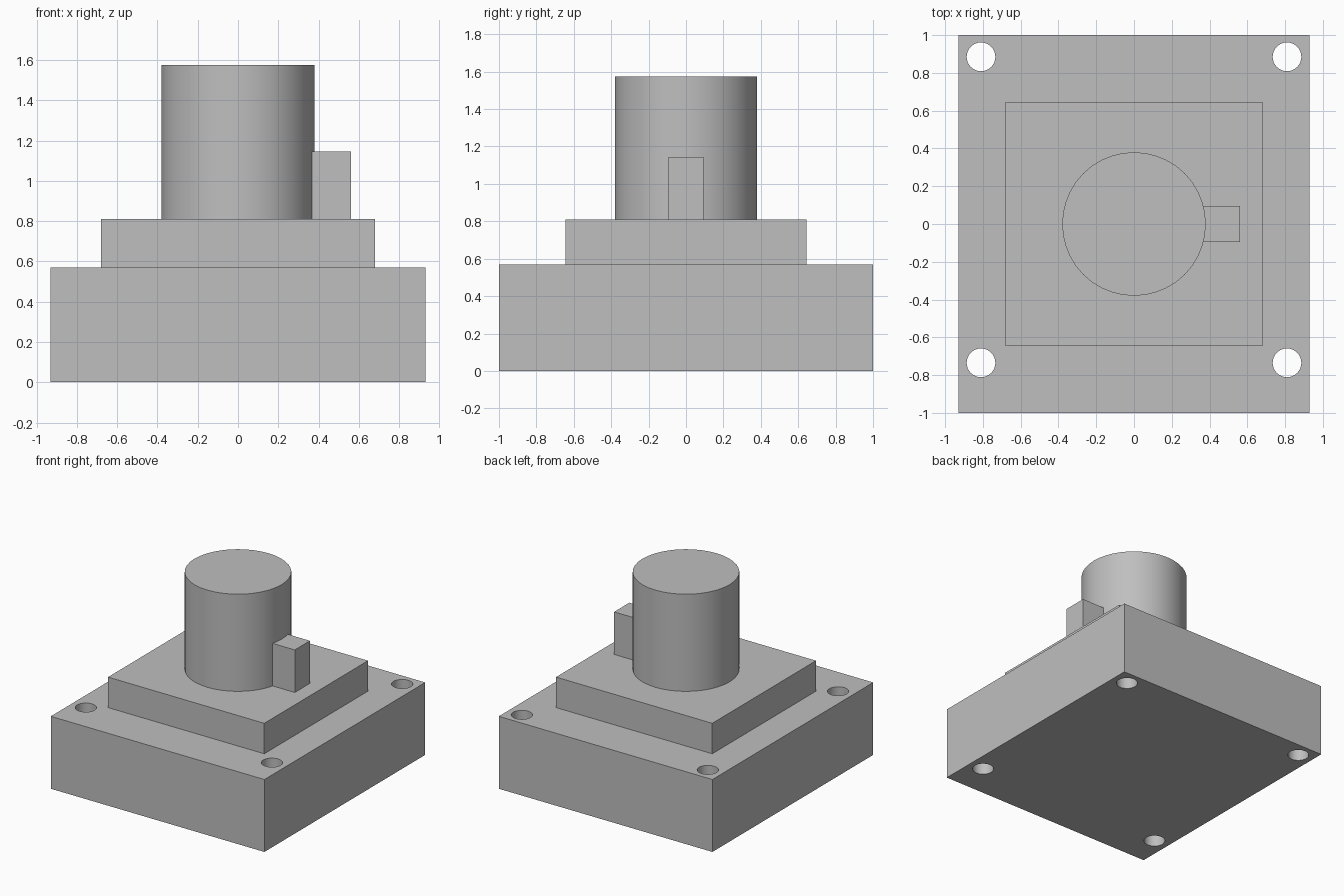
import bpy
import math

# Remove the default cube
default = bpy.data.objects.get("Cube")
if default:
    bpy.data.objects.remove(default, do_unlink=True)

# Single grey finish
grey = bpy.data.materials.new("plain grey")
grey.use_nodes = True
colour = (0.52, 0.52, 0.52, 1)
grey.diffuse_color = colour
grey.node_tree.nodes["Principled BSDF"].inputs["Base Color"].default_value = colour


def box(name, x, y, z):
    """Box from (min, max) ranges on each axis."""
    bpy.ops.mesh.primitive_cube_add(
        size=1, location=[(a + b) / 2 for a, b in (x, y, z)])
    ob = bpy.context.object
    ob.name = name
    ob.scale = [b - a for a, b in (x, y, z)]
    bpy.ops.object.transform_apply(location=False, rotation=False, scale=True)
    ob.data.materials.append(grey)
    return ob


def cylinder(name, radius, x, y, z, sides):
    """Upright cylinder between two heights."""
    bpy.ops.mesh.primitive_cylinder_add(
        vertices=sides, radius=radius, depth=z[1] - z[0],
        location=(x, y, (z[0] + z[1]) / 2))
    ob = bpy.context.object
    ob.name = name
    ob.data.materials.append(grey)
    return ob


BASE_TOP, STEP_TOP = 0.57, 0.81

# Stacked blocks, post and side tab
base = box("base_block", (-0.93, 0.93), (-1, 1), (0, BASE_TOP))
box("raised_step", (-0.68, 0.68), (-0.645, 0.645), (BASE_TOP, STEP_TOP))
post = cylinder("round_post", 0.38, 0, 0, (STEP_TOP, 1.575), 40)
box("side_tab", (0.36, 0.56), (-0.094, 0.094), (STEP_TOP, 1.145))

# Four mounting holes through the base
for x in (-0.81, 0.81):
    for y in (-0.735, 0.885):
        cutter = cylinder("hole_cutter", 0.076, x, y, (-0.1, BASE_TOP + 0.1), 32)
        cutter.hide_render = True
        bpy.context.view_layer.objects.active = base
        cut = base.modifiers.new("mounting_hole", "BOOLEAN")
        cut.operation = "DIFFERENCE"
        cut.solver = "EXACT"
        cut.object = cutter
        bpy.ops.object.modifier_apply(modifier=cut.name)
        bpy.data.objects.remove(cutter, do_unlink=True)

# Smooth the round walls, keep the rims sharp
for ob in (base, post):
    bpy.ops.object.select_all(action="DESELECT")
    ob.select_set(True)
    bpy.context.view_layer.objects.active = ob
    bpy.ops.object.shade_smooth_by_angle(angle=math.radians(30))
